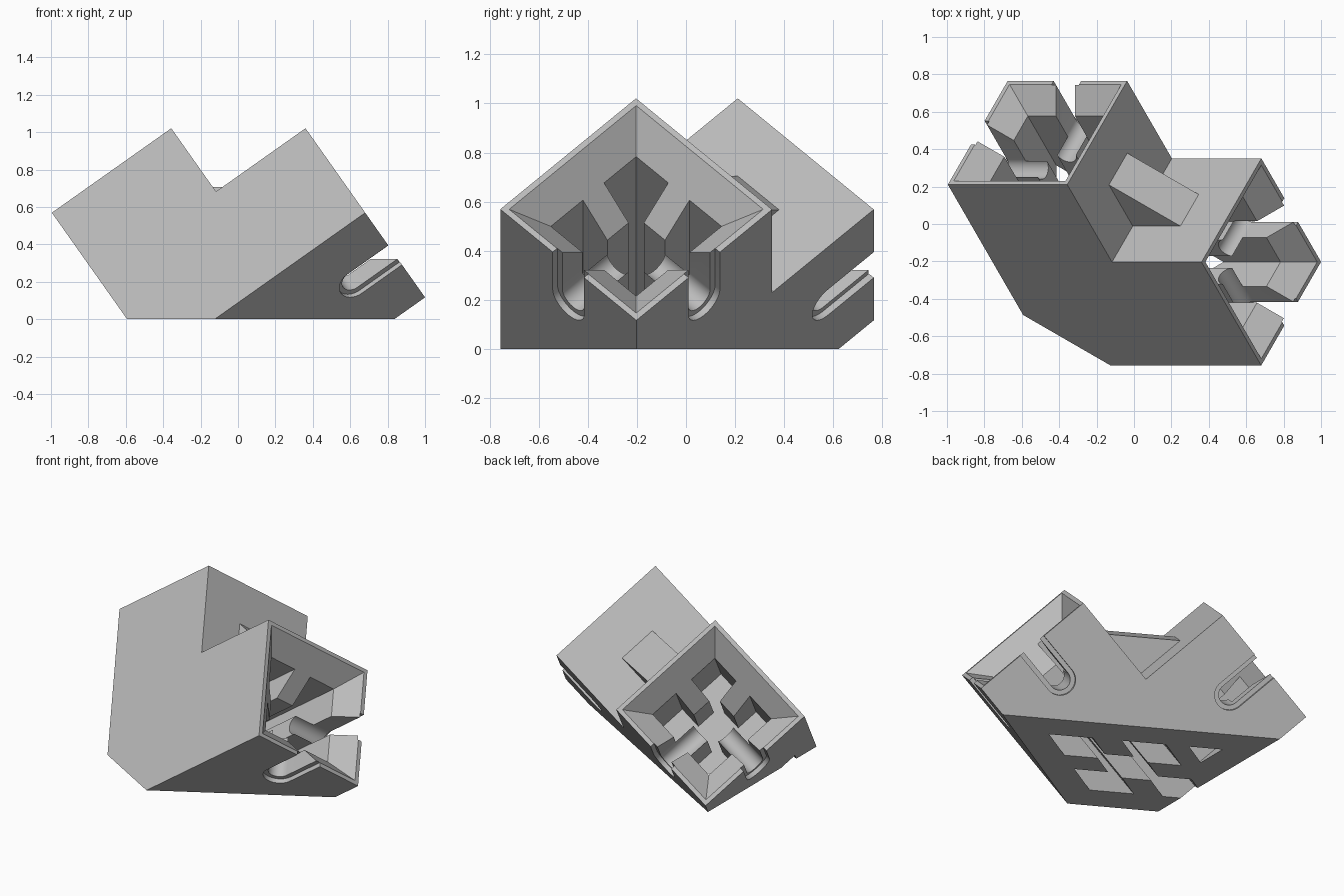
import bpy, bmesh, math
from mathutils import Vector, Matrix
from itertools import product

if "Cube" in bpy.data.objects:
    bpy.data.objects.remove(bpy.data.objects["Cube"], do_unlink=True)

# Main dimensions, in the tilted frame of the two square arms
END, INNER, OUTER = 0.884, 0.298, -0.484
TOP, BOTTOM = 0.586, -0.198
MID_B, MID_C = (INNER + OUTER) / 2, (TOP + BOTTOM) / 2
RIM = 0.366          # half width of the mouth inside the rim
SHAFT = 0.246        # half width of the shaft
RIB = 0.061          # half width of the ribs
CORE = 0.105         # half width of the open core between ribs

grey = bpy.data.materials.new("plain grey")
grey.use_nodes = True
colour = (0.5, 0.5, 0.5, 1)
grey.diffuse_color = colour
grey.node_tree.nodes["Principled BSDF"].inputs["Base Color"].default_value = colour


def make(name, bm):
    mesh = bpy.data.meshes.new(name)
    bmesh.ops.recalc_face_normals(bm, faces=bm.faces)
    bm.to_mesh(mesh)
    bm.free()
    mesh.materials.append(grey)
    obj = bpy.data.objects.new(name, mesh)
    bpy.context.collection.objects.link(obj)
    return obj


def hull(name, points):
    """Convex solid around the points, with flat faces merged."""
    bm = bmesh.new()
    for p in points:
        bm.verts.new(p)
    bmesh.ops.convex_hull(bm, input=bm.verts[:])
    bmesh.ops.dissolve_limit(bm, angle_limit=0.01, verts=bm.verts[:], edges=bm.edges[:])
    return make(name, bm)


def combine(target, tool, operation):
    mod = target.modifiers.new("cut", 'BOOLEAN')
    mod.operation, mod.solver, mod.object = operation, 'EXACT', tool
    bpy.context.view_layer.objects.active = target
    bpy.ops.object.modifier_apply(modifier=mod.name)
    bpy.data.objects.remove(tool, do_unlink=True)


def block(a, b, c):
    return list(product(a, b, c))


def square(a, half):
    return block([a], [MID_B - half, MID_B + half], [MID_C - half, MID_C + half])


def slot(half, low, high, wall):
    """U-shaped slot from the rim, through the side or the lower wall."""
    outline = [(END + 0.05, -half), (END + 0.05, half)]
    for i in range(25):
        t = math.pi / 2 + math.pi * i / 24
        outline.append((0.62 + half * math.cos(t), half * math.sin(t)))
    if wall == "side":
        return [(a, OUTER + d, MID_C + s) for a, s in outline for d in (low, high)]
    return [(a, MID_B + s, BOTTOM + d) for a, s in outline for d in (low, high)]


# Elbow body: an L-shaped profile extruded across its width
profile = [(OUTER, OUTER), (END, OUTER), (END, INNER),
           (INNER, INNER), (INNER, END), (OUTER, END)]
bm = bmesh.new()
face = bm.faces.new([bm.verts.new((a, b, BOTTOM)) for a, b in profile])
extruded = bmesh.ops.extrude_face_region(bm, geom=[face])["geom"]
bmesh.ops.translate(bm, vec=(0, 0, TOP - BOTTOM),
                    verts=[v for v in extruded if isinstance(v, bmesh.types.BMVert)])
body = make("elbow_body", bm)

# Bracing wedge in the inner corner
leg, sink = INNER + 0.312, INNER - 0.04
wedge = [(a, b, MID_C + s) for s in (-0.12, 0.12)
         for a, b in [(sink, sink), (leg, sink), (leg, INNER), (INNER, leg), (sink, leg)]]
combine(body, hull("corner_wedge", wedge), 'UNION')

# Hollow both arms: funnel mouth, ribbed shaft and two slots each
for swap, floor in ((False, -0.8), (True, 0.25)):
    tools = [square(END + 0.02, RIM + 0.02) + square(END - RIM + CORE, CORE),
             square(END - 0.24, CORE) + square(floor, CORE)]
    for sb, sc in product((-1, 1), repeat=2):
        tools.append(block([floor, END - RIM + SHAFT],
                           [MID_B + sb * RIB, MID_B + sb * SHAFT],
                           [MID_C + sc * RIB, MID_C + sc * SHAFT]))
    for wall in ("side", "lower"):
        tools.append(slot(0.09, -0.05, 0.028, wall))
        tools.append(slot(RIB + 0.001, -0.05, 0.3, wall))
    for points in tools:
        if swap:
            points = [(b, a, c) for a, b, c in points]
        combine(body, hull("cutter", points), 'DIFFERENCE')

# Stand the elbow on its corner and slice it flat at the ground
r, h = math.sqrt(2 / 3), math.sqrt(1 / 3)
axes = [Vector((r * math.cos(t), r * math.sin(t), h))
        for t in (0, math.tau / 3, 2 * math.tau / 3)]
body.data.transform(Matrix(axes).transposed().to_4x4())
combine(body, hull("ground_cutter", block([-2, 2], [-2, 2], [-2, 0])), 'DIFFERENCE')

body.select_set(True)
bpy.context.view_layer.objects.active = body
bpy.ops.object.shade_smooth_by_angle(angle=math.radians(25))
